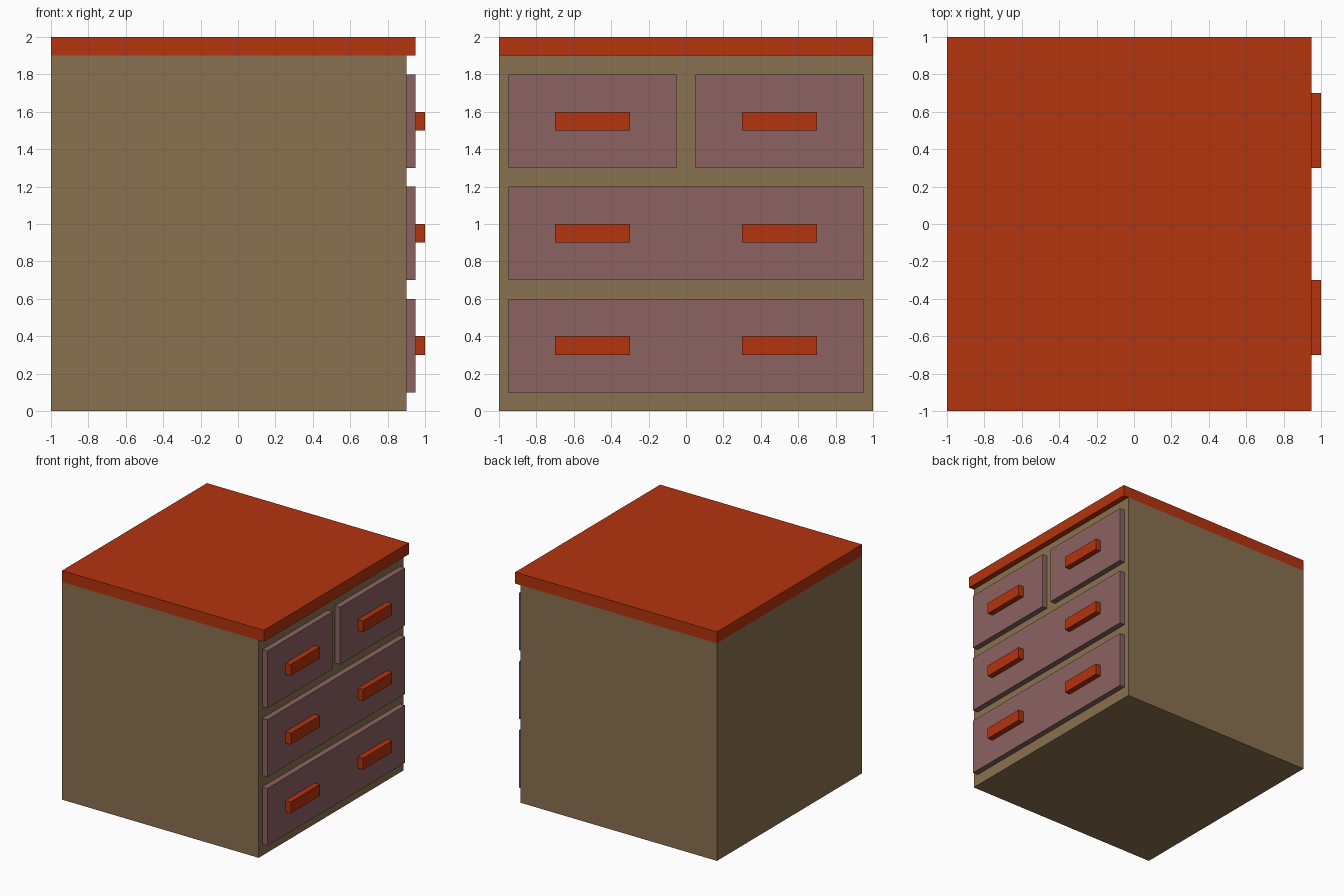
import bpy

if "Cube" in bpy.data.objects:
    bpy.data.objects.remove(bpy.data.objects["Cube"])


def material(name, rgb):
    m = bpy.data.materials.new(name)
    m.diffuse_color = (*rgb, 1.0)
    m.use_nodes = True
    m.node_tree.nodes["Principled BSDF"].inputs["Base Color"].default_value = m.diffuse_color
    return m


wood = material("tan_wood", (0.254, 0.168, 0.080))
mauve = material("mauve_drawer", (0.262, 0.122, 0.122))
red = material("rust_red", (0.456, 0.033, 0.0044))


def box(name, x, y, z, mat):
    """Axis-aligned box from (min, max) ranges."""
    centre = [(a + b) / 2 for a, b in (x, y, z)]
    bpy.ops.mesh.primitive_cube_add(size=1, location=centre)
    ob = bpy.context.object
    ob.name = name
    ob.scale = [b - a for a, b in (x, y, z)]
    bpy.ops.object.transform_apply(location=False, rotation=False, scale=True)
    ob.data.materials.append(mat)
    return ob


# Cabinet body and overhanging top
box("cabinet_body", (-1, 0.9), (-1, 1), (0, 1.9), wood)
box("cabinet_top", (-1, 0.95), (-1, 1), (1.9, 2), red)

# Drawer fronts on the +x side: two wide rows, then a split top row
rows = [
    ("bottom", 0.1, [(-0.95, 0.95)]),
    ("middle", 0.7, [(-0.95, 0.95)]),
    ("top", 1.3, [(-0.95, -0.05), (0.05, 0.95)]),
]
for row, z, spans in rows:
    for i, span in enumerate(spans):
        box(f"{row}_drawer_{i + 1}", (0.9, 0.95), span, (z, z + 0.5), mauve)
    # Two bar handles per row
    for side, y in (("left", -0.5), ("right", 0.5)):
        box(f"{row}_{side}_handle", (0.95, 1.0), (y - 0.2, y + 0.2),
            (z + 0.2, z + 0.3), red)
